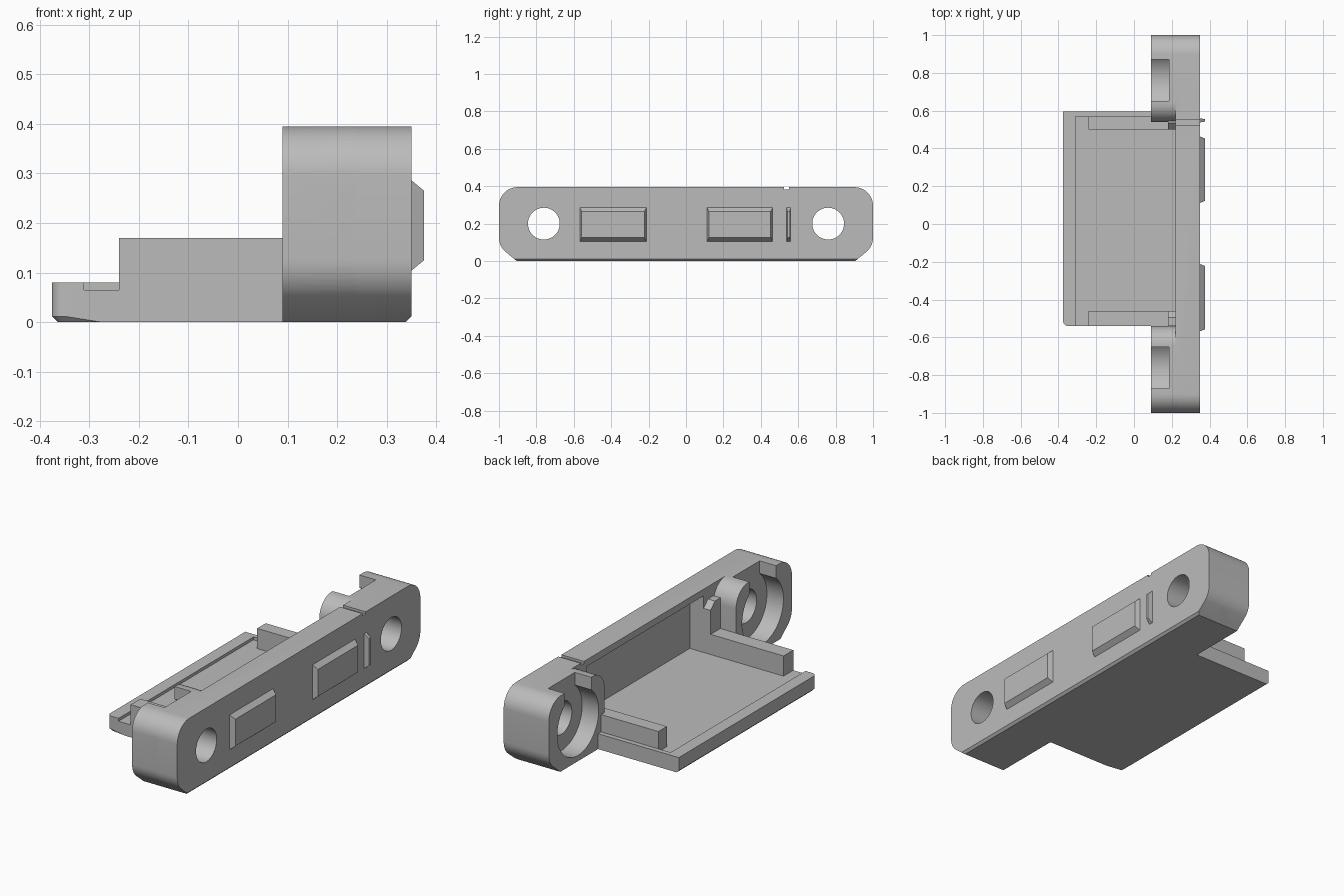
import bpy, bmesh, math
from mathutils import Vector

cube = bpy.data.objects.get("Cube")
if cube:
    bpy.data.objects.remove(cube)

grey = bpy.data.materials.new("plain_grey")
grey.use_nodes = True
colour = (0.5, 0.5, 0.5, 1)
grey.diffuse_color = colour
grey.node_tree.nodes["Principled BSDF"].inputs["Base Color"].default_value = colour


def finish(name, bm):
    bmesh.ops.recalc_face_normals(bm, faces=bm.faces)
    mesh = bpy.data.meshes.new(name)
    bm.to_mesh(mesh)
    bm.free()
    mesh.materials.append(grey)
    ob = bpy.data.objects.new(name, mesh)
    bpy.context.collection.objects.link(ob)
    return ob


def bevel(bm, test, width, segments=1):
    edges = [e for e in bm.edges if all(test(v.co) for v in e.verts)]
    bmesh.ops.bevel(bm, geom=edges, offset=width, segments=segments,
                    affect='EDGES', profile=0.5)


def box_mesh(x, y, z):
    bm = bmesh.new()
    bmesh.ops.create_cube(bm, size=1)
    for v in bm.verts:
        v.co = Vector([a[0] if c < 0 else a[1] for a, c in zip((x, y, z), v.co)])
    return bm


def box(name, x, y, z):
    return finish(name, box_mesh(x, y, z))


def extrude_x(points, x0, x1):
    """Solid from a (y, z) outline pulled along x."""
    bm = bmesh.new()
    face = bm.faces.new([bm.verts.new((x0, y, z)) for y, z in points])
    new = bmesh.ops.extrude_face_region(bm, geom=[face])["geom"]
    for v in new:
        if isinstance(v, bmesh.types.BMVert):
            v.co.x = x1
    return bm


def cylinder(name, y, radius, x0, x1):
    ring = [(y + radius * math.cos(i * math.tau / 64),
             MID + radius * math.sin(i * math.tau / 64)) for i in range(64)]
    return finish(name, extrude_x(ring, x0, x1))


def combine(target, other, operation):
    mod = target.modifiers.new(operation, 'BOOLEAN')
    mod.operation = operation
    mod.solver = 'EXACT'
    mod.object = other
    bpy.context.view_layer.objects.active = target
    bpy.ops.object.modifier_apply(modifier=mod.name)
    bpy.data.objects.remove(other)


def arc(cy, cz, r, a0, a1, n=12):
    angles = [math.radians(a0 + (a1 - a0) * i / n) for i in range(n + 1)]
    return [(cy + r * math.cos(a), cz + r * math.sin(a)) for a in angles]


TOP, MID, BORE_Y = 0.395, 0.2, 0.76
BACK, INNER, FRONT = 0.09, 0.22, 0.35
FLOOR = 0.065

# Face plate: rounded upper corners, chamfered lower corners
outer = ([(0.905, 0)] + arc(0.9, 0.125, 0.1, -45, 0, 6)
         + arc(0.9, TOP - 0.1, 0.1, 0, 90))
outline = outer + [(-y, z) for y, z in reversed(outer)]
bm = extrude_x(outline, INNER, FRONT)
bevel(bm, lambda c: c.z < 0.001 and c.x > FRONT - 0.001, 0.012)
body = finish("face_plate_and_tray", bm)

# Recess in the inner wall of the plate
combine(body, box("recess_cutter", (0.2, 0.3), (-0.46, 0.5), (FLOOR, 0.36)), 'DIFFERENCE')

# Tray with a raised lip on the back and one side
bm = box_mesh((-0.375, 0.24), (-0.54, 0.595), (0, 0.08))
bevel(bm, lambda c: c.x < -0.37 and c.y < 0, 0.025, 5)
bevel(bm, lambda c: c.z < 0.001 and c.x < 0.23, 0.012)
tray = finish("tray", bm)
combine(tray, box("floor_cutter", (-0.31, 0.3), (-0.7, 0.57), (FLOOR, 0.2)), 'DIFFERENCE')
combine(body, tray, 'UNION')

# Mounting ears with a rounded inner shoulder
for side in (1, -1):
    ear_outline = outer + arc(0.64, TOP - 0.1, 0.1, 90, 180) + [(0.54, 0)]
    ear = finish("ear", extrude_x([(side * y, z) for y, z in ear_outline],
                                  BACK, INNER + 0.03))
    combine(body, ear, 'UNION')

# Screw holes, counterbores and the slots opening them upward
for side in (1, -1):
    y = side * BORE_Y
    combine(body, cylinder("counterbore_cutter", y, 0.17, 0, 0.185), 'DIFFERENCE')
    combine(body, box("slot_cutter", (0, 0.185), (y - 0.11, y + 0.11), (MID, 0.6)), 'DIFFERENCE')
    combine(body, cylinder("hole_cutter", y, 0.085, 0, 0.5), 'DIFFERENCE')

# Small nick across the top edge
combine(body, box("nick_cutter", (0.2, 0.5), (0.525, 0.55), (TOP - 0.012, 0.5)), 'DIFFERENCE')

# Side rails, each ending in a taller post with a sloped top
for label, y0, y1 in (("left", 0.5, 0.57), ("right", -0.54, -0.46)):
    box(label + "_rail", (-0.24, INNER), (y0, y1), (FLOOR - 0.01, 0.17))
    bm = box_mesh((0.18, INNER), (y0, y1), (FLOOR, 0.33))
    inner_y = y0 if label == "left" else y1
    bevel(bm, lambda c: c.z > 0.3 and abs(c.y - inner_y) < 0.001, 0.035)
    finish(label + "_post", bm)


# Raised pads and thin rib on the outer face, tapering outward
def pad(name, y0, y1, inset):
    bm = box_mesh((FRONT - 0.005, 0.375), (y0, y1), (0.1, 0.29))
    for v in bm.verts:
        if v.co.x > FRONT:
            v.co.z += 0.025 if v.co.z < MID else -0.025
            v.co.y += inset if v.co.y < (y0 + y1) / 2 else -inset
    finish(name, bm)


pad("right_pad", -0.57, -0.21, 0.012)
pad("left_pad", 0.11, 0.465, 0.012)
pad("rib", 0.537, 0.56, 0.005)

# Smooth only the curved surfaces
bpy.ops.object.select_all(action='DESELECT')
body.select_set(True)
bpy.context.view_layer.objects.active = body
bpy.ops.object.shade_smooth_by_angle(angle=math.radians(25))
